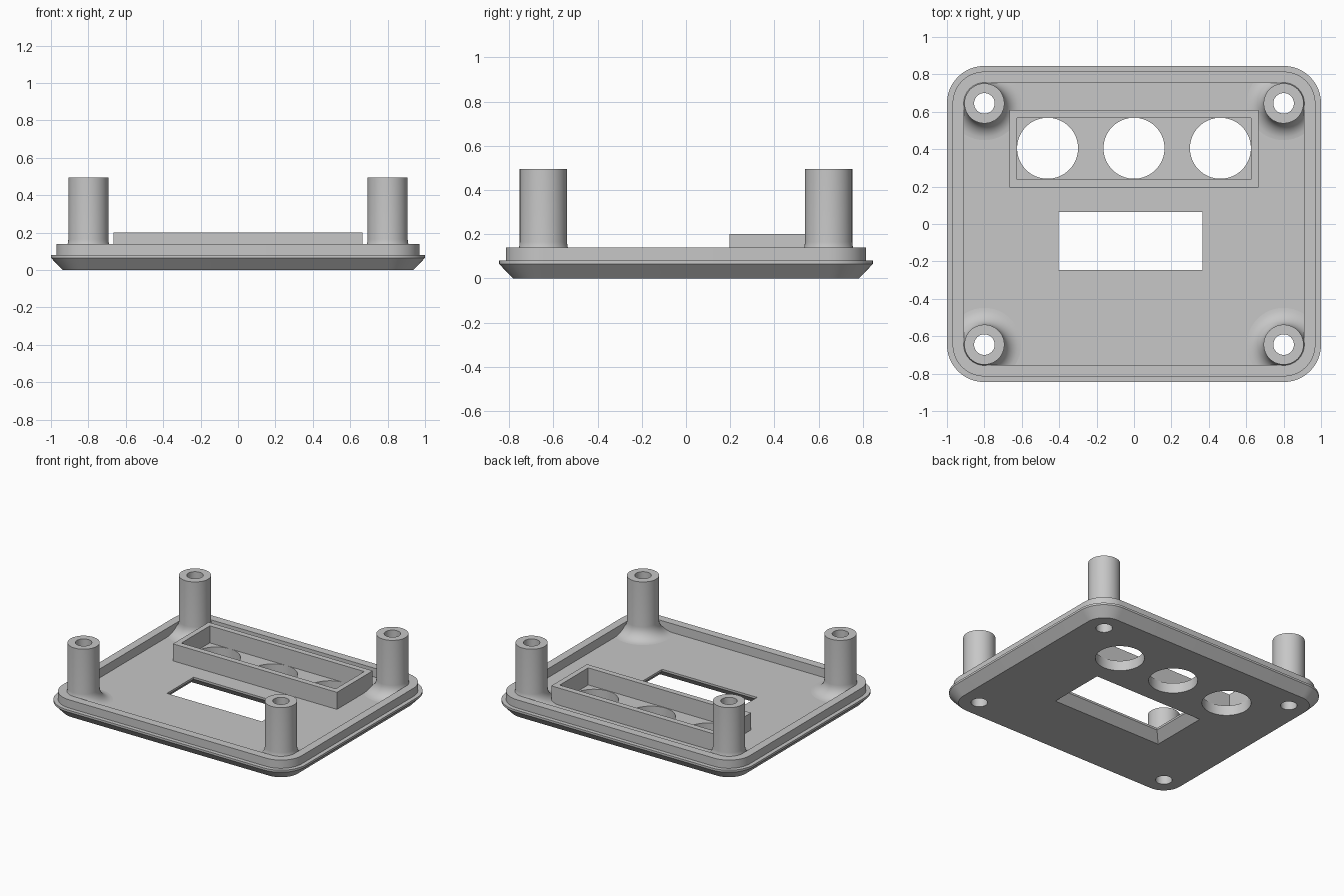
import bpy, bmesh
from math import sin, cos, pi, sqrt

if "Cube" in bpy.data.objects:
    bpy.data.objects.remove(bpy.data.objects["Cube"])

grey = bpy.data.materials.new("plain grey")
grey.diffuse_color = (0.57, 0.57, 0.57, 1)
grey.use_nodes = True
grey.node_tree.nodes["Principled BSDF"].inputs["Base Color"].default_value = grey.diffuse_color


def rounded(hx, hy, r, z, cx=0, cy=0, seg=12):
    """Closed rectangle outline at height z; r = 0 gives square corners."""
    pts = []
    for i, (sx, sy) in enumerate([(1, 1), (-1, 1), (-1, -1), (1, -1)]):
        for k in range(seg + 1 if r else 1):
            a = (i + k / seg) * pi / 2
            pts.append((cx + sx * (hx - r) + r * cos(a),
                        cy + sy * (hy - r) + r * sin(a), z))
    return pts


def circle(r, z, cx, cy, n=48):
    return [(cx + r * cos(2 * pi * k / n), cy + r * sin(2 * pi * k / n), z) for k in range(n)]


def loft(name, loops, caps=True):
    """Skin a stack of outlines, optionally closing both ends."""
    bm = bmesh.new()
    rings = [[bm.verts.new(p) for p in loop] for loop in loops]
    n = len(rings[0])
    for a, b in zip(rings, rings[1:]):
        for k in range(n):
            bm.faces.new((a[k], a[(k + 1) % n], b[(k + 1) % n], b[k]))
    if caps:
        bm.faces.new(rings[0][::-1])
        bm.faces.new(rings[-1])
    me = bpy.data.meshes.new(name)
    bm.to_mesh(me)
    bm.free()
    ob = bpy.data.objects.new(name, me)
    bpy.context.collection.objects.link(ob)
    me.materials.append(grey)
    return ob


def smooth(ob):
    bpy.ops.object.select_all(action='DESELECT')
    ob.select_set(True)
    bpy.context.view_layer.objects.active = ob
    bpy.ops.object.shade_smooth_by_angle(angle=pi / 6)


FLOOR, LIP, TOP = 0.075, 0.14, 0.495
HX, HY, R = 1.0, 0.845, 0.2
POSTS = [(sx * 0.8, sy * 0.645) for sx in (-1, 1) for sy in (-1, 1)]

# Panel: chamfered base, stepped lip and recessed floor
steps = [(0.062, 0), (0, 0.065), (0, 0.08), (0.03, 0.08), (0.03, LIP), (0.09, LIP), (0.09, FLOOR)]
panel = loft("panel", [rounded(HX - d, HY - d, R - d, z) for d, z in steps])

# Cutters: flared window, three round openings, four screw holes
wx, wy, ww, wh = -0.02, -0.09, 0.385, 0.155
cutters = [loft("window_cutter", [rounded(ww + e, wh + e, 0, z, wx, wy)
                                  for e, z in ((0.08, -0.02), (0, 0.06), (0, 0.2))])]
for x in (-0.462, 0, 0.462):
    cutters.append(loft("round_cutter", [circle(0.163, z, x, 0.405, 64) for z in (-0.1, 0.2)]))
for x, y in POSTS:
    cutters.append(loft("screw_cutter", [circle(0.055, z, x, y) for z in (-0.1, 0.2)]))
for c in cutters:
    c.hide_render = True
    m = panel.modifiers.new("cut", 'BOOLEAN')
    m.operation, m.solver, m.object = 'DIFFERENCE', 'EXACT', c
    bpy.context.view_layer.objects.active = panel
    bpy.ops.object.modifier_apply(modifier=m.name)
for c in cutters:
    bpy.data.objects.remove(c)
smooth(panel)

# Hollow screw posts with a fillet flaring into the floor
F, PR = 0.09, 0.107
flare = []
for k in range(9):
    a = k / 8 * pi / 2
    flare.append((PR + F - F * sin(a), FLOOR + F - F * cos(a)))
profile = flare + [(PR, TOP), (0.055, TOP), (0.055, FLOOR)]
for x, y in POSTS:
    smooth(loft("screw_post", [circle(r, z, x, y) for r, z in profile], caps=False))

# Rectangular frame around the round openings
outer, inner = (0.665, 0.207), (0.626, 0.165)
loft("opening_frame", [rounded(hx, hy, 0, z, 0, 0.403) for (hx, hy), z in
                       ((outer, FLOOR), (outer, 0.2), (inner, 0.2), (inner, FLOOR))], caps=False)
